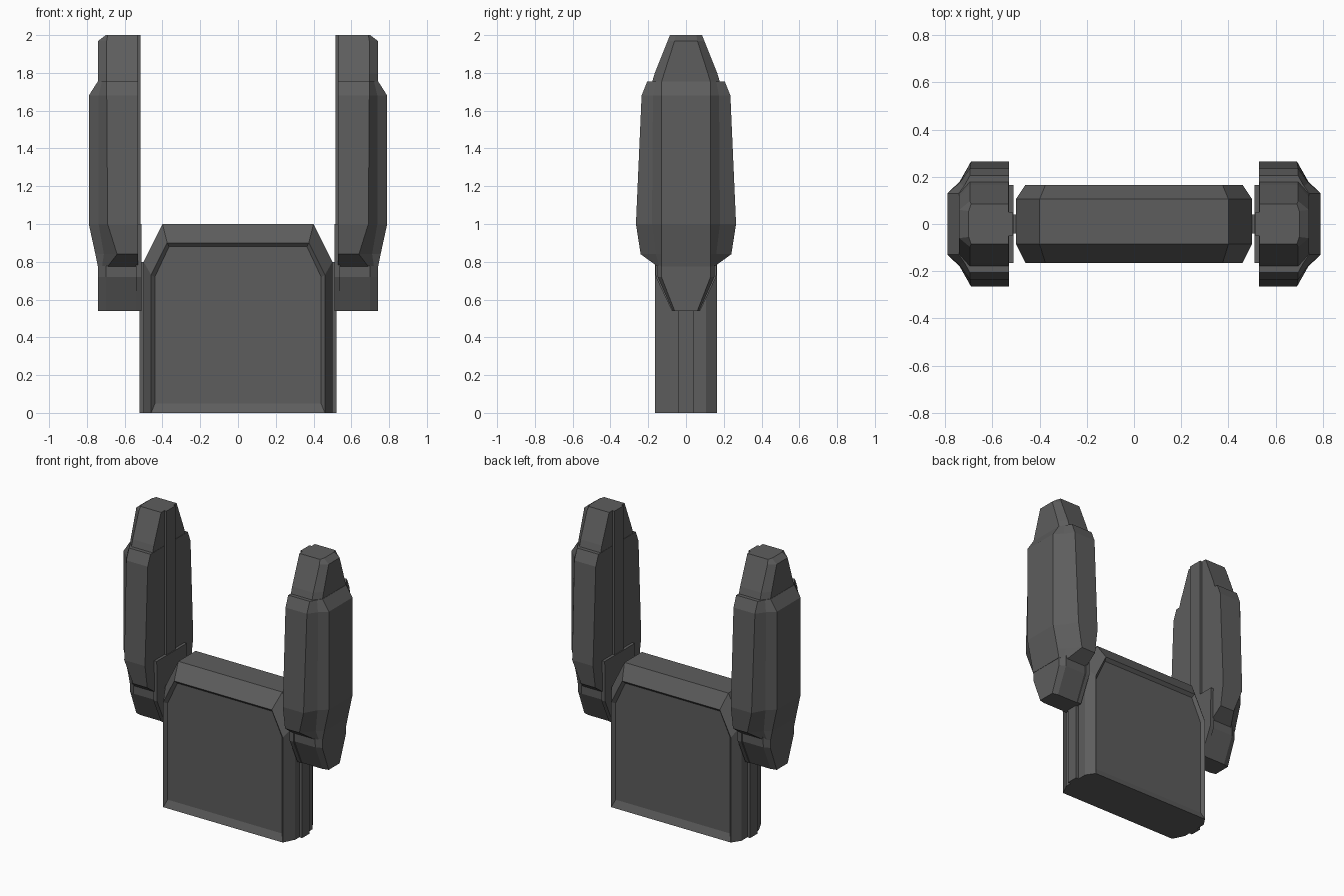
import bpy, bmesh

if "Cube" in bpy.data.objects:
    bpy.data.objects.remove(bpy.data.objects["Cube"])

grey = bpy.data.materials.new("dark grey")
grey.diffuse_color = (0.11, 0.11, 0.11, 1)
grey.use_nodes = True
grey.node_tree.nodes["Principled BSDF"].inputs["Base Color"].default_value = grey.diffuse_color


def loft(name, rings):
    """Skin a list of equal-length rings and cap both ends."""
    bm = bmesh.new()
    loops = [[bm.verts.new(p) for p in r] for r in rings]
    n = len(loops[0])
    for a, b in zip(loops, loops[1:]):
        for i in range(n):
            j = (i + 1) % n
            bm.faces.new((a[i], a[j], b[j], b[i]))
    bm.faces.new(loops[0])
    bm.faces.new(loops[-1])
    bmesh.ops.recalc_face_normals(bm, faces=bm.faces)
    me = bpy.data.meshes.new(name)
    bm.to_mesh(me)
    bm.free()
    me.materials.append(grey)
    ob = bpy.data.objects.new(name, me)
    bpy.context.collection.objects.link(ob)
    return ob


def ring_z(z, half, s):
    """Horizontal ring from half-section points (x, y), mirrored in y, on side s."""
    pts = half + [(x, -y) for x, y in reversed(half)]
    return [(s * x, y, z) for x, y in pts]


def ring_y(y, half):
    """Upright ring from half-outline points (x, z), mirrored in x."""
    pts = half + [(-x, z) for x, z in reversed(half)]
    return [(x, y, z) for x, z in pts]


# Central body with bevelled rim and recessed front and back panels
panel = [(0.44, 0.05), (0.44, 0.72), (0.365, 0.88)]
rim = [(0.46, 0.0), (0.46, 0.73), (0.375, 0.90)]
mid = [(0.50, 0.0), (0.50, 0.80), (0.40, 1.0)]
loft("body", [ring_y(-0.145, panel), ring_y(-0.165, rim), ring_y(-0.085, mid),
              ring_y(0.105, mid), ring_y(0.165, rim), ring_y(0.145, panel)])

for side, s in (("left", -1), ("right", 1)):
    # Rail on the body side that carries the arm
    rail = [(0.49, 0.04), (0.522, 0.04)]
    loft(side + "_body_rail", [ring_z(0.0, rail, s), ring_z(0.80, rail, s)])

    # Inner core of the arm: z, half width, bevel x, outer x, outer half width
    core = [(0.54, 0.07, 0.70, 0.74, 0.06), (0.72, 0.15, 0.70, 0.74, 0.13),
            (1.75, 0.18, 0.695, 0.74, 0.13), (1.80, 0.165, 0.695, 0.74, 0.115),
            (1.97, 0.097, 0.695, 0.74, 0.06), (2.0, 0.085, 0.69, 0.70, 0.055)]
    loft(side + "_arm_core", [ring_z(z, [(0.532, w), (xb, w), (xo, wo)], s)
                              for z, w, xb, xo, wo in core])

    # Outer armour shell: z, half width, bevel x, (mid x, mid width), outer x
    shell = [(0.775, 0.15, 0.69, 0.72, 0.14, 0.742), (0.84, 0.24, 0.64, 0.71, 0.16, 0.755),
             (1.0, 0.265, 0.69, 0.738, 0.18, 0.79), (1.68, 0.235, 0.695, 0.738, 0.175, 0.79),
             (1.755, 0.205, 0.695, 0.72, 0.16, 0.742)]
    loft(side + "_arm_shell", [ring_z(z, [(0.53, w), (xb, w), (xm, wm), (xo, 0.13)], s)
                               for z, w, xb, xm, wm, xo in shell])

    # Rail along the inner face of the arm
    strip = [(0.515, 0.05), (0.54, 0.05)]
    loft(side + "_arm_rail", [ring_z(0.54, strip, s), ring_z(2.0, strip, s)])

    # Hinge plate at the arm's lower inner face
    plate = [(0.54, 0.075), (0.72, 0.16), (1.0, 0.165)]
    loft(side + "_hinge_plate", [ring_z(z, [(0.51, w), (0.54, w)], s) for z, w in plate])
